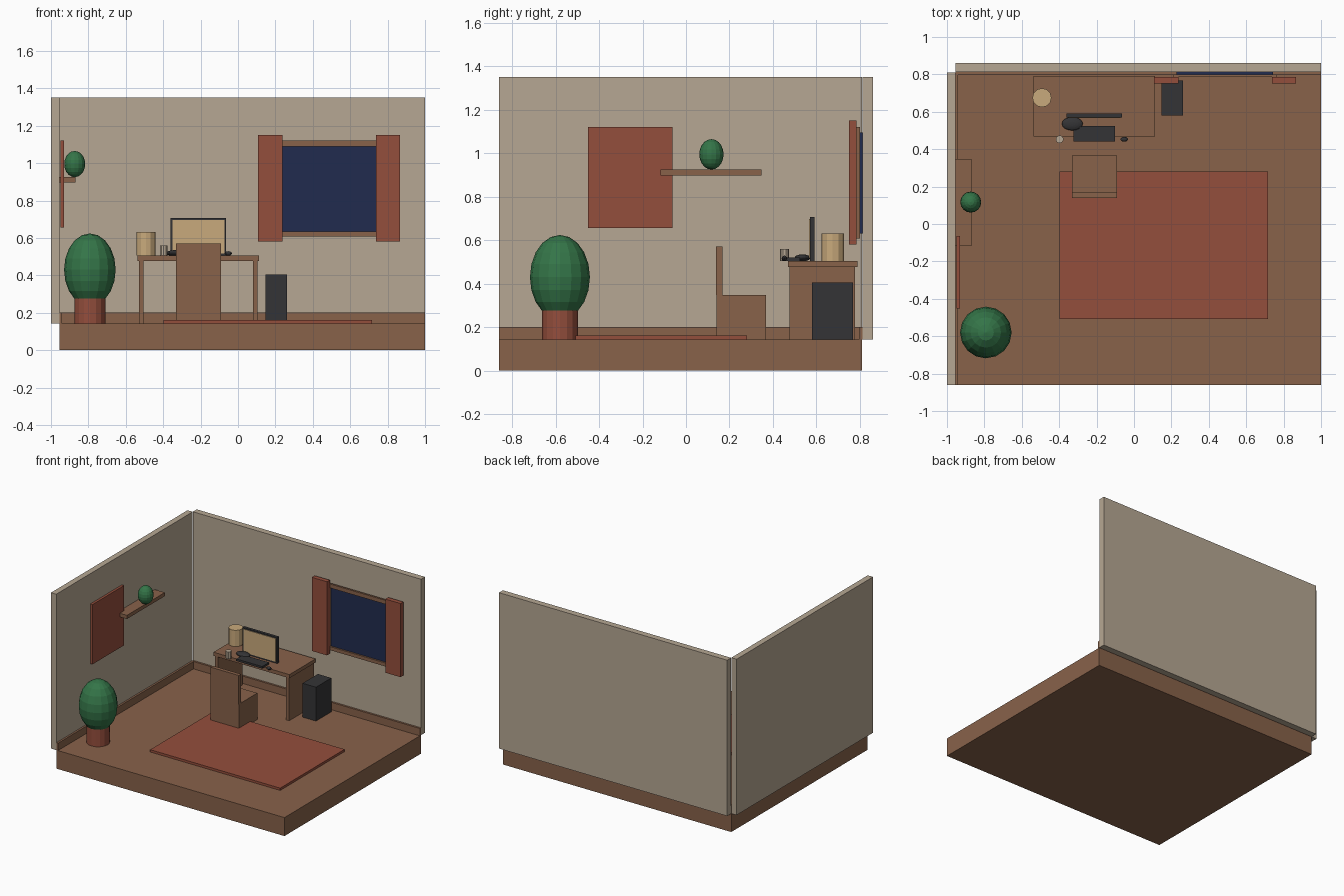
import bpy, bmesh, math
from mathutils import Matrix

if "Cube" in bpy.data.objects:
    bpy.data.objects.remove(bpy.data.objects["Cube"])


def material(name, r, g, b):
    lin = lambda c: ((c / 255 + 0.055) / 1.055) ** 2.4
    m = bpy.data.materials.new(name)
    m.diffuse_color = (lin(r), lin(g), lin(b), 1)
    m.use_nodes = True
    m.node_tree.nodes["Principled BSDF"].inputs["Base Color"].default_value = m.diffuse_color
    return m


PLASTER = material("plaster", 182, 167, 147)
WOOD = material("wood", 136, 98, 74)
RED = material("brick_red", 148, 78, 60)
GREEN = material("leaf_green", 52, 117, 72)
DARK = material("charcoal", 52, 52, 54)
NAVY = material("night_glass", 33, 43, 78)
TAN = material("warm_tan", 201, 170, 124)


def finish(name, bm, mat):
    mesh = bpy.data.meshes.new(name)
    bm.to_mesh(mesh)
    bm.free()
    mesh.materials.append(mat)
    ob = bpy.data.objects.new(name, mesh)
    bpy.context.collection.objects.link(ob)
    return ob


def box(name, x, y, z, mat):
    """Box from (low, high) ranges on each axis."""
    bm = bmesh.new()
    size = Matrix.Diagonal((x[1] - x[0], y[1] - y[0], z[1] - z[0], 1))
    centre = Matrix.Translation((sum(x) / 2, sum(y) / 2, sum(z) / 2))
    bmesh.ops.create_cube(bm, size=1, matrix=centre @ size)
    return finish(name, bm, mat)


def cylinder(name, x, y, z, r, mat, sides):
    bm = bmesh.new()
    bmesh.ops.create_cone(bm, cap_ends=True, segments=sides, radius1=r, radius2=r,
                          depth=z[1] - z[0],
                          matrix=Matrix.Translation((x, y, sum(z) / 2)))
    return finish(name, bm, mat)


def ellipsoid(name, centre, radii, mat, segs=16, rings=10):
    bm = bmesh.new()
    bmesh.ops.create_uvsphere(bm, u_segments=segs, v_segments=rings, radius=1,
                              matrix=Matrix.Translation(centre) @ Matrix.Diagonal((*radii, 1)))
    return finish(name, bm, mat)


F = 0.143    # floor level
D = 0.505    # desk surface level

# Room shell
box("floor", (-0.955, 1), (-0.86, 0.81), (0, F), WOOD)
box("left_wall", (-1, -0.955), (-0.86, 0.81), (F, 1.35), PLASTER)
box("back_wall", (-0.955, 1), (0.812, 0.86), (F, 1.35), PLASTER)
box("back_skirting", (-0.955, 1), (0.797, 0.812), (F, 0.2), WOOD)
box("left_skirting", (-0.955, -0.94), (-0.86, 0.797), (F, 0.2), WOOD)
box("rug", (-0.397, 0.717), (-0.508, 0.28), (F, 0.161), RED)

# Window with frame bars and curtains
box("window_glass", (0.228, 0.742), (0.798, 0.812), (0.63, 1.095), NAVY)
for side, z in (("top", (1.09, 1.12)), ("bottom", (0.608, 0.635))):
    box("window_frame_" + side, (0.21, 0.765), (0.785, 0.8), z, WOOD)
for side, x in (("left", (0.21, 0.236)), ("right", (0.737, 0.765))):
    box("window_frame_" + side, x, (0.785, 0.8), (0.635, 1.09), WOOD)
for side, x in (("left", (0.107, 0.237)), ("right", (0.737, 0.867))):
    box("curtain_" + side, x, (0.75, 0.785), (0.58, 1.15), RED)

# Left wall poster, shelf and shelf plant
box("poster", (-0.95, -0.931), (-0.451, -0.063), (0.657, 1.12), RED)
box("shelf", (-0.955, -0.87), (-0.117, 0.347), (0.897, 0.925), WOOD)
ellipsoid("shelf_plant", (-0.873, 0.117, 0.995), (0.056, 0.056, 0.07), GREEN)

# Floor plant
cylinder("plant_pot", -0.792, -0.58, (F, 0.282), 0.083, RED, 16)
ellipsoid("plant_foliage", (-0.792, -0.58, 0.43), (0.138, 0.138, 0.194), GREEN)

# Desk
box("desk_top", (-0.538, 0.112), (0.469, 0.79), (0.477, D), WOOD)
for side, x in (("left", (-0.53, -0.505)), ("right", (0.08, 0.105))):
    box("desk_panel_" + side, x, (0.476, 0.778), (F, 0.477), WOOD)

# Chair
box("chair_seat", (-0.332, -0.091), (0.14, 0.367), (F, 0.347), WOOD)
box("chair_back", (-0.332, -0.091), (0.139, 0.168), (0.347, 0.57), WOOD)

# Computer
box("computer_tower", (0.147, 0.262), (0.58, 0.768), (F, 0.405), DARK)
box("monitor", (-0.361, -0.063), (0.57, 0.592), (D, 0.707), DARK)
box("screen", (-0.351, -0.073), (0.566, 0.571), (0.517, 0.697), TAN)
box("keyboard", (-0.324, -0.102), (0.441, 0.525), (D, 0.521), DARK)
ellipsoid("mouse", (-0.052, 0.453, 0.517), (0.02, 0.013, 0.012), DARK, 12, 6)
ellipsoid("headset", (-0.33, 0.536, 0.519), (0.056, 0.036, 0.016), DARK)

# Desk lamp and cup
cylinder("lamp_shade", -0.492, 0.675, (D, 0.631), 0.051, TAN, 12)
cylinder("cup", -0.398, 0.453, (D, 0.56), 0.021, PLASTER, 10)
